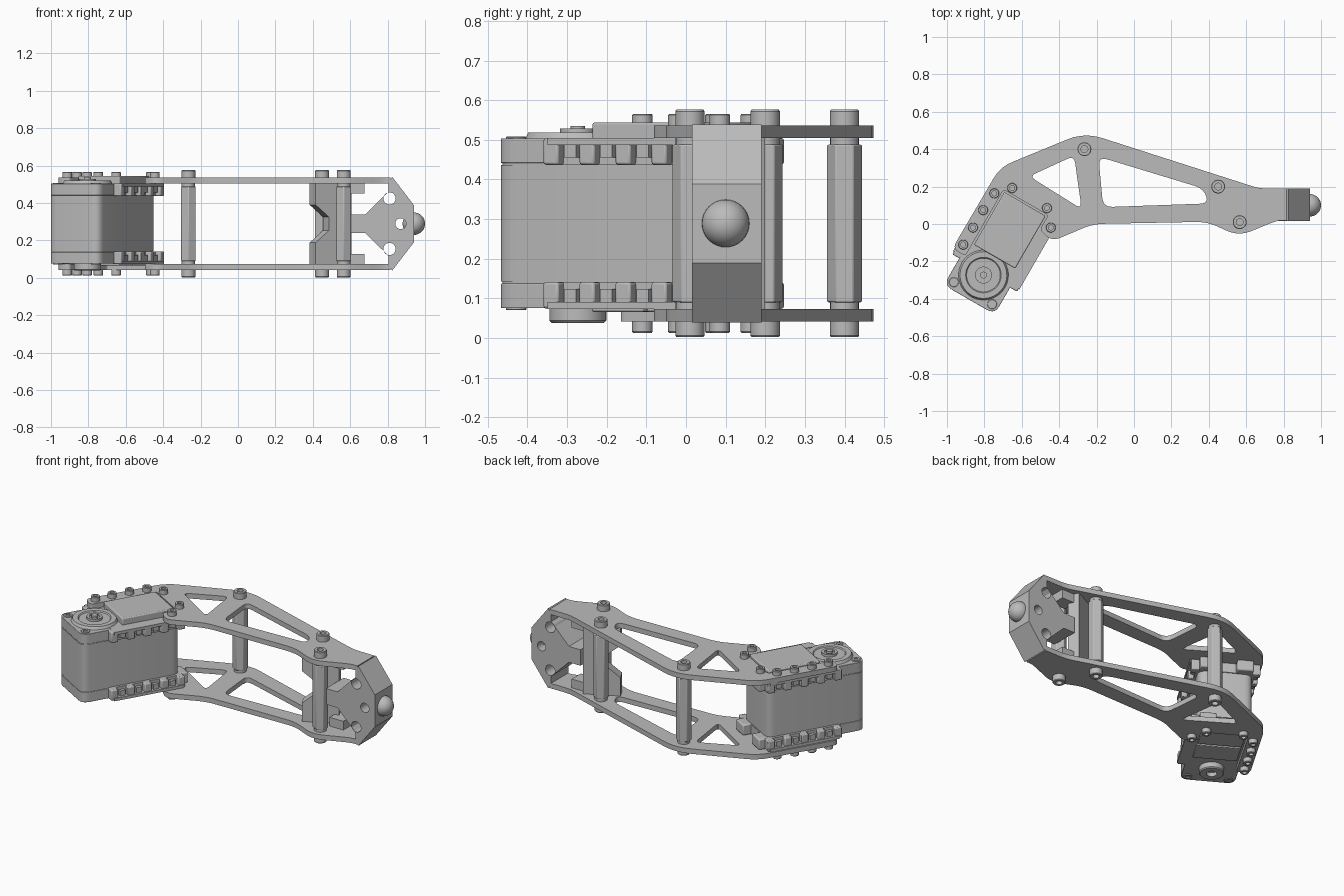
import bpy, bmesh, math
from mathutils import Matrix, Vector

if "Cube" in bpy.data.objects:
    bpy.data.objects.remove(bpy.data.objects["Cube"])

grey = bpy.data.materials.new("light_grey")
grey.use_nodes = True
grey.diffuse_color = (0.5, 0.5, 0.5, 1)
grey.node_tree.nodes["Principled BSDF"].inputs["Base Color"].default_value = (0.5, 0.5, 0.5, 1)

MID = 0.289                                   # mirror height of the whole leg
SERVO = Matrix.Translation((-0.805, -0.273, 0)) @ Matrix.Rotation(math.radians(-30), 4, 'Z')
FLIP = Matrix.Translation((0, 0, 2 * MID)) @ Matrix.Scale(-1, 4, (0, 0, 1))
SIDES = (("top", Matrix()), ("bottom", FLIP))
EYE = Matrix()


def finish(name, bm, matrix=EYE, bevel=0, segments=2):
    bm.transform(matrix)
    bmesh.ops.recalc_face_normals(bm, faces=bm.faces)
    mesh = bpy.data.meshes.new(name)
    bm.to_mesh(mesh)
    bm.free()
    obj = bpy.data.objects.new(name, mesh)
    bpy.context.collection.objects.link(obj)
    mesh.materials.clear()
    mesh.materials.append(grey)
    if bevel:
        mod = obj.modifiers.new("edge_round", 'BEVEL')
        mod.width, mod.segments, mod.limit_method = bevel, segments, 'ANGLE'
        mod.angle_limit = math.radians(50)
    bpy.ops.object.select_all(action='DESELECT')
    obj.select_set(True)
    bpy.context.view_layer.objects.active = obj
    bpy.ops.object.shade_smooth_by_angle(angle=math.radians(32))
    return obj


def box(name, lo, hi, matrix=EYE, bevel=0):
    lo, hi = Vector(lo), Vector(hi)
    bm = bmesh.new()
    bmesh.ops.create_cube(bm, size=1)
    place = Matrix.Translation((lo + hi) / 2) @ Matrix.Diagonal((hi - lo).to_4d())
    bm.transform(place)
    return finish(name, bm, matrix, bevel)


def rounded(points, radius, steps=5):
    """Outline with each corner replaced by a short curve."""
    out = []
    for i, p in enumerate(points):
        r = p[2] if len(p) > 2 else radius
        b = Vector(p[:2])
        a, c = Vector(points[i - 1][:2]), Vector(points[(i + 1) % len(points)][:2])
        if r == 0:
            out.append(b)
            continue
        s = b + (a - b).normalized() * min(r, (a - b).length * 0.45)
        e = b + (c - b).normalized() * min(r, (c - b).length * 0.45)
        for k in range(steps + 1):
            t = k / steps
            out.append(s * (1 - t) ** 2 + b * 2 * t * (1 - t) + e * t * t)
    return out


def circle(x, y, r, n=24):
    return [Vector((x + r * math.cos(math.tau * k / n), y + r * math.sin(math.tau * k / n)))
            for k in range(n)]


def prism(name, loops, z0, z1, matrix=EYE, bevel=0):
    """Extrude a filled outline; further loops become holes."""
    curve = bpy.data.curves.new(name, 'CURVE')
    curve.dimensions, curve.fill_mode = '2D', 'BOTH'
    curve.extrude = (z1 - z0) / 2
    for loop in loops:
        spline = curve.splines.new('POLY')
        spline.points.add(len(loop) - 1)
        for pt, co in zip(spline.points, loop):
            pt.co = (co[0], co[1], 0, 1)
        spline.use_cyclic_u = True
    temp = bpy.data.objects.new(name + "_curve", curve)
    bpy.context.collection.objects.link(temp)
    bpy.context.view_layer.update()
    mesh = temp.evaluated_get(bpy.context.evaluated_depsgraph_get()).to_mesh()
    bm = bmesh.new()
    bm.from_mesh(mesh)
    bmesh.ops.remove_doubles(bm, verts=bm.verts, dist=1e-5)
    bpy.data.objects.remove(temp)
    bpy.data.curves.remove(curve)
    return finish(name, bm, matrix @ Matrix.Translation((0, 0, (z0 + z1) / 2)), bevel)


def lathe(name, profile, matrix=EYE, steps=28):
    """Spin (radius, height) points around z."""
    bm = bmesh.new()
    verts = [bm.verts.new((r, 0, z)) for r, z in profile]
    edges = [bm.edges.new(pair) for pair in zip(verts, verts[1:])]
    bmesh.ops.spin(bm, geom=verts + edges, cent=(0, 0, 0), axis=(0, 0, 1),
                   angle=math.tau, steps=steps, use_duplicate=False)
    bmesh.ops.remove_doubles(bm, verts=bm.verts, dist=1e-5)
    return finish(name, bm, matrix)


def screw(name, x, y, z, r, h, matrix):
    lathe(name, [(0, h * 0.4), (r * 0.5, h * 0.4), (r * 0.5, h), (r * 0.92, h), (r, h * 0.9), (r, 0), (0, 0)],
          matrix @ Matrix.Translation((x, y, z)), 20)


def on_servo(v, u, *radius):
    p = SERVO @ Vector((v, u, 0))
    return (p.x, p.y, *radius)


# Side plates: arm outline with a notch around the servo and two windows
outline = [(0.815, 0.02, 0), (0.815, 0.19, 0), (0.67, 0.19, 0.04), (-0.265, 0.49, 0.1), (-0.715, 0.305, 0.07),
           on_servo(-0.215, 0.04, 0.04), on_servo(-0.135, 0.04), on_servo(-0.135, 0.45), on_servo(0.14, 0.45),
           on_servo(0.14, 0.36), on_servo(0.2, 0.345, 0.03), (-0.42, -0.085, 0.04), (-0.22, 0.0, 0.06),
           (0.39, 0.012, 0.06), (0.56, -0.065, 0.07), (0.77, 0.02, 0.05)]
window_a = [(-0.56, 0.255), (-0.32, 0.365), (-0.28, 0.08)]
window_b = [(-0.19, 0.36), (0.37, 0.19), (0.4, 0.11), (-0.165, 0.09)]
plate_loops = [rounded(outline, 0.02), rounded(window_a, 0.04), rounded(window_b, 0.05)]
STANDOFFS = [(-0.265, 0.4), (0.45, 0.2), (0.565, 0.01)]
MOUNTS = [(-0.175, 0.087), (-0.175, 0.192), (-0.175, 0.3), (-0.168, 0.407),
          (-0.1, 0.48), (0.115, 0.48), (0.185, 0.4)]
for side, m in SIDES:
    prism(side + "_plate", plate_loops, 0.505, 0.536, m)
    for i, (x, y) in enumerate(STANDOFFS):
        screw(f"{side}_standoff_screw_{i}", x, y, 0.536, 0.037, 0.04, m)
    for i, (v, u) in enumerate(MOUNTS):
        screw(f"{side}_mount_screw_{i}", v, u, 0.536, 0.026, 0.029, m @ SERVO)

# Hexagonal standoffs with round ends
for i, (x, y) in enumerate(STANDOFFS):
    turn = Matrix.Translation((x, y, 0)) @ Matrix.Rotation(math.pi / 2, 4, 'Z')
    prism(f"standoff_{i}", [circle(0, 0, 0.045, 6)], 0.09, 0.488, turn, 0.004)
    lathe(f"standoff_core_{i}", [(0, 0.07), (0.036, 0.07), (0.036, 0.508), (0, 0.508)], turn)

# Foot: profile in x-z pushed through y, with cross holes
UPRIGHT = Matrix.Rotation(math.pi / 2, 4, 'X')
half = [(0.6, 0.05), (0.68, 0.05), (0.805, 0.172), (0.805, 0.225), (0.825, 0.25), (0.94, 0.1)]
foot = [(x, MID + d) for x, d in half] + [(x, MID - d) for x, d in reversed(half)]
holes = [circle(0.81, MID + 0.135, 0.033), circle(0.87, MID, 0.029), circle(0.81, MID - 0.135, 0.033)]
prism("foot", [foot] + holes, -0.19, -0.015, UPRIGHT)

# Rubber ball at the foot tip
bm = bmesh.new()
bmesh.ops.create_uvsphere(bm, u_segments=32, v_segments=16, radius=0.06)
finish("foot_ball", bm, Matrix.Translation((0.94, 0.1, MID)))

# Slanted web joining the foot to the plates
web_place = Matrix.Translation((0.415, 0.04, 0)) @ Matrix.Rotation(math.radians(27), 4, 'Z')
web = [(0, 0.073), (0.215, 0.073), (0.215, 0.505), (0, 0.505), (0, 0.39), (0.08, 0.325), (0.08, 0.253), (0, 0.188)]
prism("foot_web", [web], -0.07, 0, web_place @ UPRIGHT)
for side, m in SIDES:
    box(side + "_web_tab", (0.58, 0.08, 0.45), (0.675, 0.17, 0.506), m)


# Servo case: middle shell and two rounded caps
def case_outline(w, a, b):
    return rounded([(-w, a), (w, a), (w, b), (-w, b)], 0.05)


prism("servo_case", [case_outline(0.157, -0.152, 0.465)], 0.143, 0.437, SERVO)
prism("servo_seam", [case_outline(0.154, -0.149, 0.46)], 0.135, 0.445, SERVO)
for side, m in SIDES:
    s = m @ SERVO
    prism(side + "_servo_cap", [case_outline(0.157, -0.152, 0.465)], 0.441, 0.503, s, 0.014)
    # Mounting flanges: ribs with nut pockets along both long sides and the end
    for sign, label in ((-1, "right"), (1, "left")):
        flank = s @ Matrix.Scale(sign, 4, (1, 0, 0))
        box(f"{side}_{label}_flange", (0.14, 0.03, 0.487), (0.205, 0.465, 0.505), flank)
        box(f"{side}_{label}_flange_root", (0.14, 0.03, 0.437), (0.17, 0.465, 0.49), flank)
        for k in range(5):
            u = 0.035 + k * 0.105
            box(f"{side}_{label}_rib_{k}", (0.15, u - 0.022, 0.437), (0.2, u + 0.022, 0.504), flank, 0.006)
            if k < 4:
                box(f"{side}_{label}_nut_{k}", (0.15, u + 0.035, 0.455), (0.19, u + 0.07, 0.49), flank)
        box(f"{side}_{label}_end_flange", (0.06, 0.45, 0.437), (0.155, 0.515, 0.505), flank, 0.008)
        # Case screws at the shaft-end corners
        screw(f"{side}_{label}_case_screw", 0.118, -0.112, 0.492, 0.026, 0.016, flank)
box("servo_top_panel", (-0.125, 0.115, 0.49), (0.13, 0.44, 0.544), SERVO, 0.006)
box("servo_bottom_panel", (-0.125, 0.115, 0.49), (0.13, 0.265, 0.512), FLIP @ SERVO, 0.004)
box("servo_bottom_cover", (-0.125, 0.275, 0.49), (0.13, 0.44, 0.512), FLIP @ SERVO, 0.004)

# Output horn on top with stepped rings and a hub
lathe("servo_horn", [(0, 0.535), (0.018, 0.535), (0.018, 0.52), (0.03, 0.52), (0.03, 0.528), (0.045, 0.528),
                     (0.045, 0.513), (0.09, 0.513), (0.095, 0.519), (0.125, 0.519), (0.135, 0.5), (0, 0.5)], SERVO, 40)
# Idler boss underneath with a bored centre
lathe("servo_idler", [(0, 0.515), (0.03, 0.515), (0.03, 0.54), (0.066, 0.54), (0.072, 0.534), (0.072, 0.49), (0, 0.49)],
      FLIP @ SERVO, 36)
